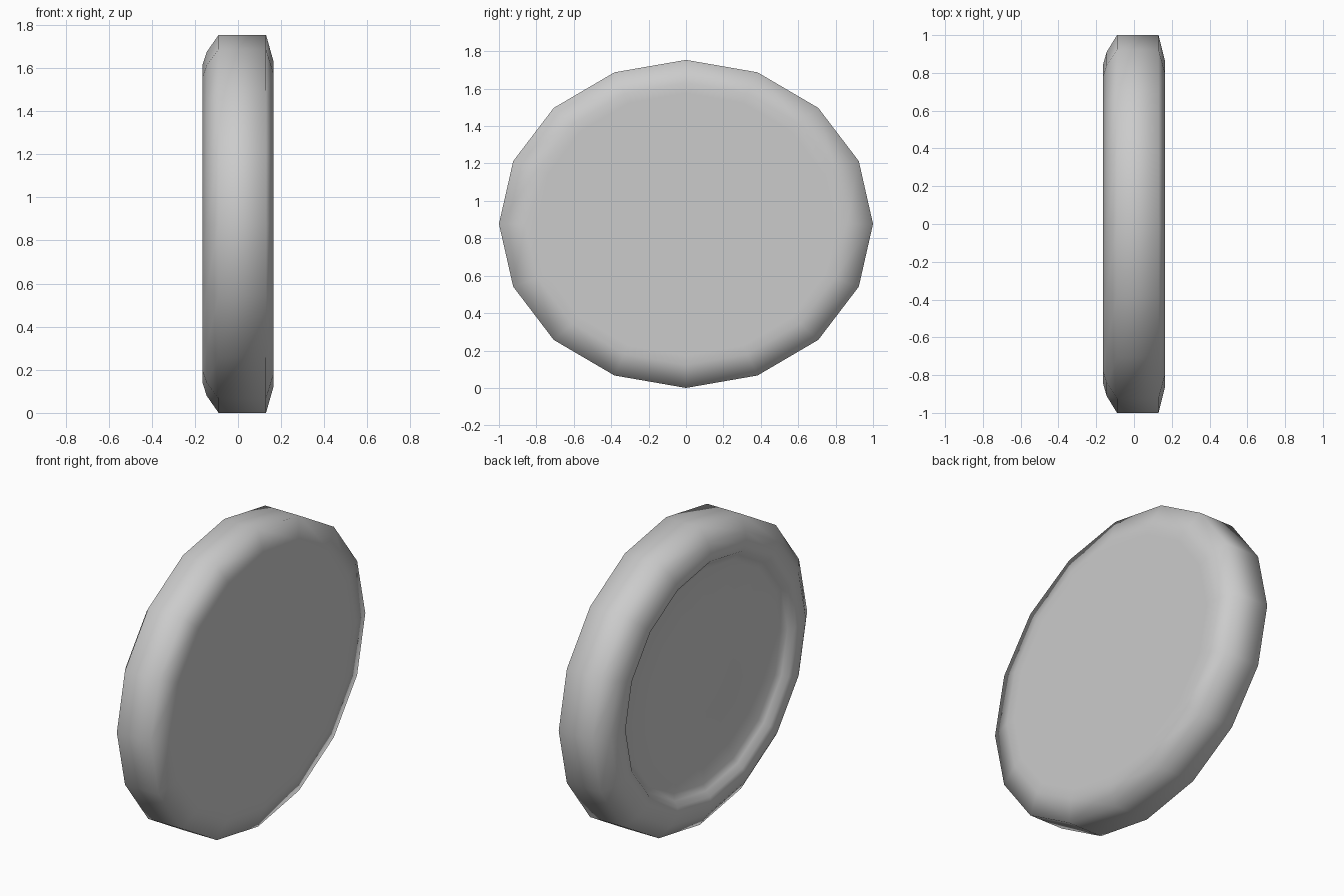
import bpy, bmesh
from math import cos, sin, pi

if "Cube" in bpy.data.objects:
    bpy.data.objects.remove(bpy.data.objects["Cube"])

SIDES = 16
RY, RZ = 1.0, 0.877   # elliptical radii of the disc

# Profile (x, radius) from recessed back centre, over the rim, to flat face centre
PROFILE = [(-0.14, 0.0), (-0.137, 0.22), (-0.115, 0.42), (-0.113, 0.72),
           (-0.13, 0.76), (-0.158, 0.79), (-0.165, 0.84), (-0.145, 0.91),
           (-0.09, 1.0), (0.13, 1.0), (0.165, 0.86), (0.165, 0.80), (0.165, 0.0)]


def lathe(name, profile):
    """Revolve a profile around the x axis with an elliptical section."""
    bm = bmesh.new()
    rings = []
    for x, r in profile:
        n = SIDES if r else 1
        rings.append([bm.verts.new((x, r * RY * sin(2 * pi * i / n),
                                    RZ + r * RZ * cos(2 * pi * i / n)))
                      for i in range(n)])
    for a, b in zip(rings, rings[1:]):
        for i in range(SIDES):
            j = (i + 1) % SIDES
            quad = [a[i % len(a)], a[j % len(a)], b[j % len(b)], b[i % len(b)]]
            bm.faces.new(list(dict.fromkeys(quad)))
    bmesh.ops.recalc_face_normals(bm, faces=bm.faces)
    for f in bm.faces:
        f.smooth = True
    mesh = bpy.data.meshes.new(name)
    bm.to_mesh(mesh)
    bm.free()
    obj = bpy.data.objects.new(name, mesh)
    bpy.context.collection.objects.link(obj)
    return obj


# Rounded disc with flat face and dished back
lathe("oval_disc", PROFILE)
